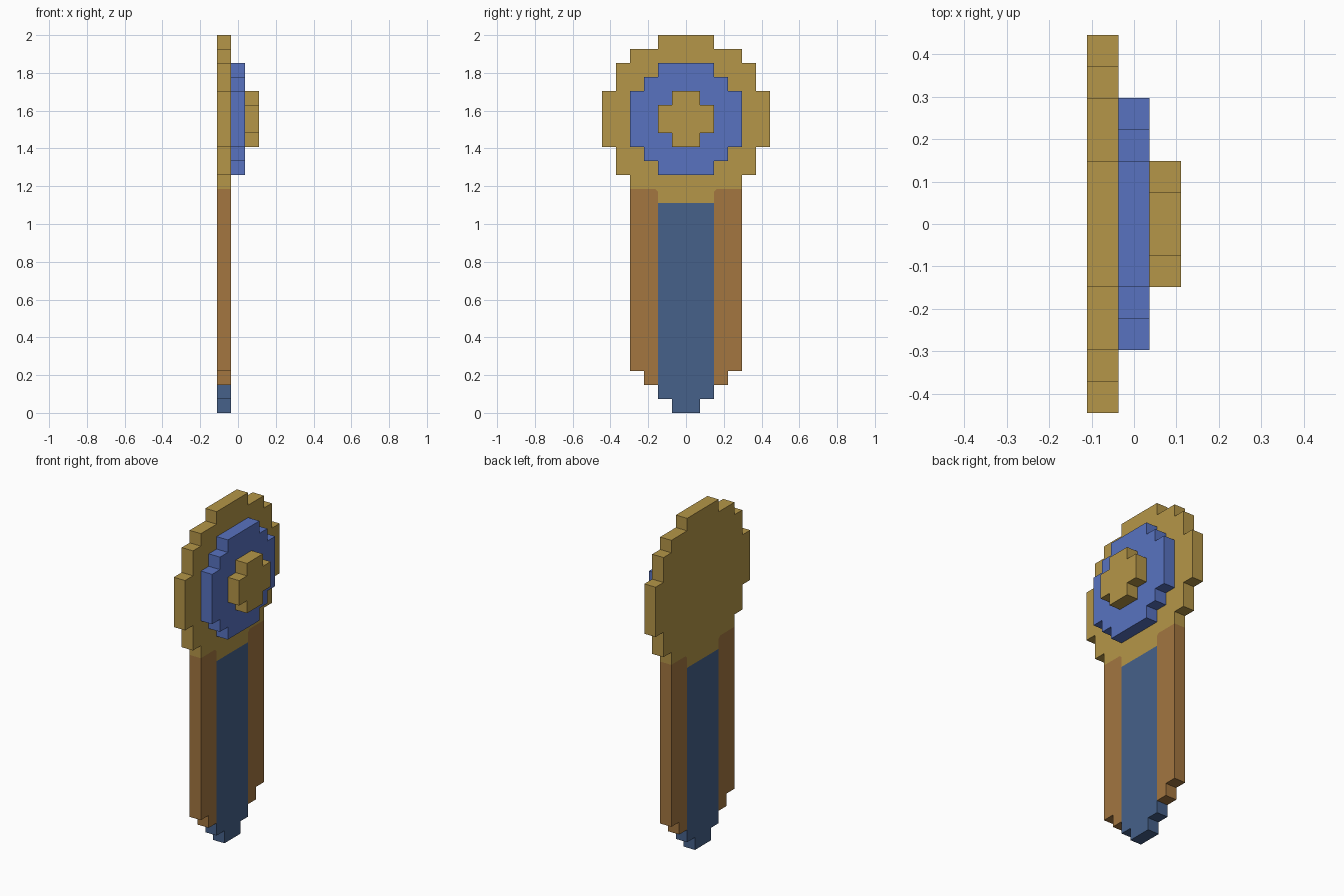
import bpy
import bmesh

if "Cube" in bpy.data.objects:
    bpy.data.objects.remove(bpy.data.objects["Cube"], do_unlink=True)

U = 2 / 27  # one block


def material(name, r, g, b):
    mat = bpy.data.materials.new(name)
    mat.use_nodes = True
    mat.diffuse_color = (r, g, b, 1)
    mat.node_tree.nodes["Principled BSDF"].inputs["Base Color"].default_value = (r, g, b, 1)
    return mat


gold = material("gold", 0.462, 0.305, 0.065)
blue = material("bright_blue", 0.098, 0.171, 0.527)
brown = material("brown", 0.366, 0.181, 0.051)
slate = material("slate_blue", 0.061, 0.120, 0.254)


def flip(points):
    return [(-y, z) for y, z in reversed(points)]


def steps(rows, bottom):
    """Right-hand stair outline from (half width, top height) rows."""
    points = []
    ends = [top for _, top in rows[1:]] + [bottom]
    for (half, top), end in zip(rows, ends):
        points += [(half, top), (half, end)]
    return points


def plate(name, layer, regions):
    """One block thick plate made of joined flat regions in the y-z plane."""
    bm = bmesh.new()
    verts = {}
    mats = []
    for points, mat in regions:
        if mat not in mats:
            mats.append(mat)
        for p in points:
            if p not in verts:
                verts[p] = bm.verts.new((layer * U, p[0] * U, p[1] * U))
        face = bm.faces.new([verts[p] for p in points])
        face.material_index = mats.index(mat)
    mesh = bpy.data.meshes.new(name)
    bm.to_mesh(mesh)
    bm.free()
    for mat in mats:
        mesh.materials.append(mat)
    obj = bpy.data.objects.new(name, mesh)
    bpy.context.collection.objects.link(obj)
    solid = obj.modifiers.new("thickness", "SOLIDIFY")
    solid.thickness = U
    solid.offset = 0
    return obj


# Back plate: round head, two side straps and the pointed centre strip
head = steps([(2, 27), (4, 26), (5, 25), (6, 23), (5, 19), (4, 17)], 16)
head += [(2.2, 16), (2, 15.8), (2, 15)]
strap = [(2.2, 16), (4, 16), (4, 3), (3, 3), (3, 2), (2, 2), (2, 15), (2, 15.8)]
strip = [(2, 15), (2, 2), (2, 1), (1, 1), (1, 0)]
plate("back_plate", -1, [
    (head + flip(head), gold),
    (strap, brown),
    (flip(strap), brown),
    (strip + flip(strip), slate),
])

# Raised disc and its centre boss
disc = steps([(2, 25), (3, 24), (4, 23), (3, 19), (2, 18)], 17)
plate("raised_disc", 0, [(disc + flip(disc), blue)])

boss = steps([(1, 23), (2, 22), (1, 20)], 19)
plate("centre_boss", 1, [(boss + flip(boss), gold)])
